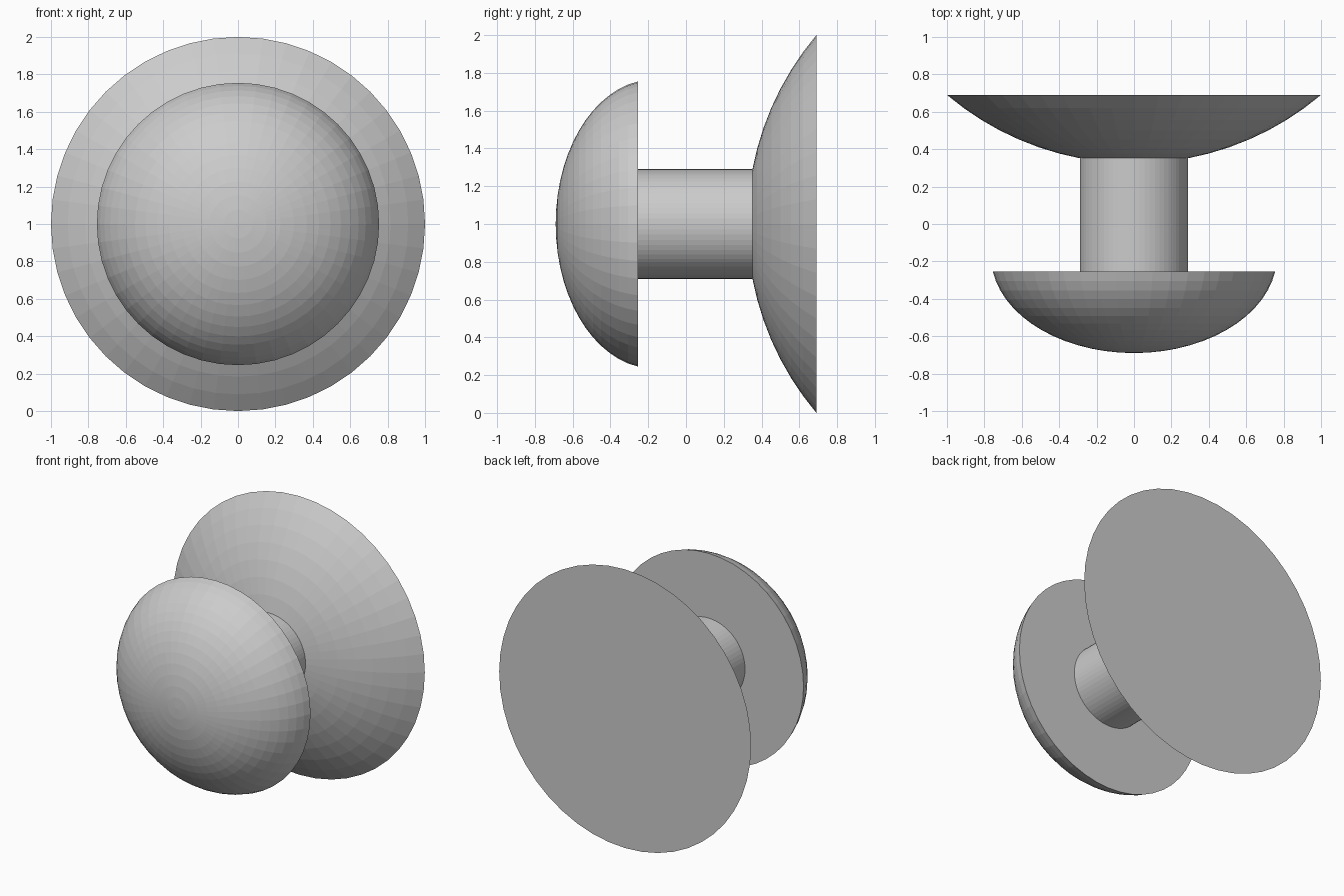
import bpy, bmesh
from math import sin, cos, asin, acos, pi, sqrt

if "Cube" in bpy.data.objects:
    bpy.data.objects.remove(bpy.data.objects["Cube"])

AXIS_Z = 1.0


def lathe(name, profile, segments):
    """Revolve (radius, y) points about the horizontal y axis, closing both ends."""
    bm = bmesh.new()
    rings = []
    for r, y in profile:
        if r < 1e-5:
            rings.append([bm.verts.new((0, y, AXIS_Z))])
        else:
            rings.append([bm.verts.new((r * cos(2 * pi * i / segments), y,
                                        AXIS_Z + r * sin(2 * pi * i / segments)))
                          for i in range(segments)])
    for a, b in zip(rings, rings[1:]):
        for i in range(segments):
            j = (i + 1) % segments
            if len(a) == 1:
                bm.faces.new((a[0], b[i], b[j]))
            else:
                bm.faces.new((a[i], a[j], b[j], b[i]))
    for ring in (rings[0], rings[-1]):
        if len(ring) > 1:
            bm.faces.new(ring)
    bmesh.ops.recalc_face_normals(bm, faces=bm.faces)
    mesh = bpy.data.meshes.new(name)
    bm.to_mesh(mesh)
    bm.free()
    obj = bpy.data.objects.new(name, mesh)
    bpy.context.collection.objects.link(obj)
    return obj


# Domed grip: part of a flattened ellipsoid with a flat back
centre, depth, radius = -0.17, 0.52, 0.765
end = acos((centre + 0.255) / depth)
n = 14
lathe("knob_cap", [(radius * sin(end * k / n), centre - depth * cos(end * k / n))
                   for k in range(n + 1)], 48)

# Straight neck
lathe("knob_stem", [(0.29, -0.255), (0.29, 0.36)], 64)

# Mounting dish: spherical flare, flat at the back
R = 1.55
cy = 0.69 + sqrt(R * R - 1)
start, end = asin(0.29 / R), asin(1 / R)
n = 7
angles = [start + (end - start) * k / n for k in range(n + 1)]
lathe("mounting_dish", [(R * sin(a), cy - R * cos(a)) for a in angles], 48)
